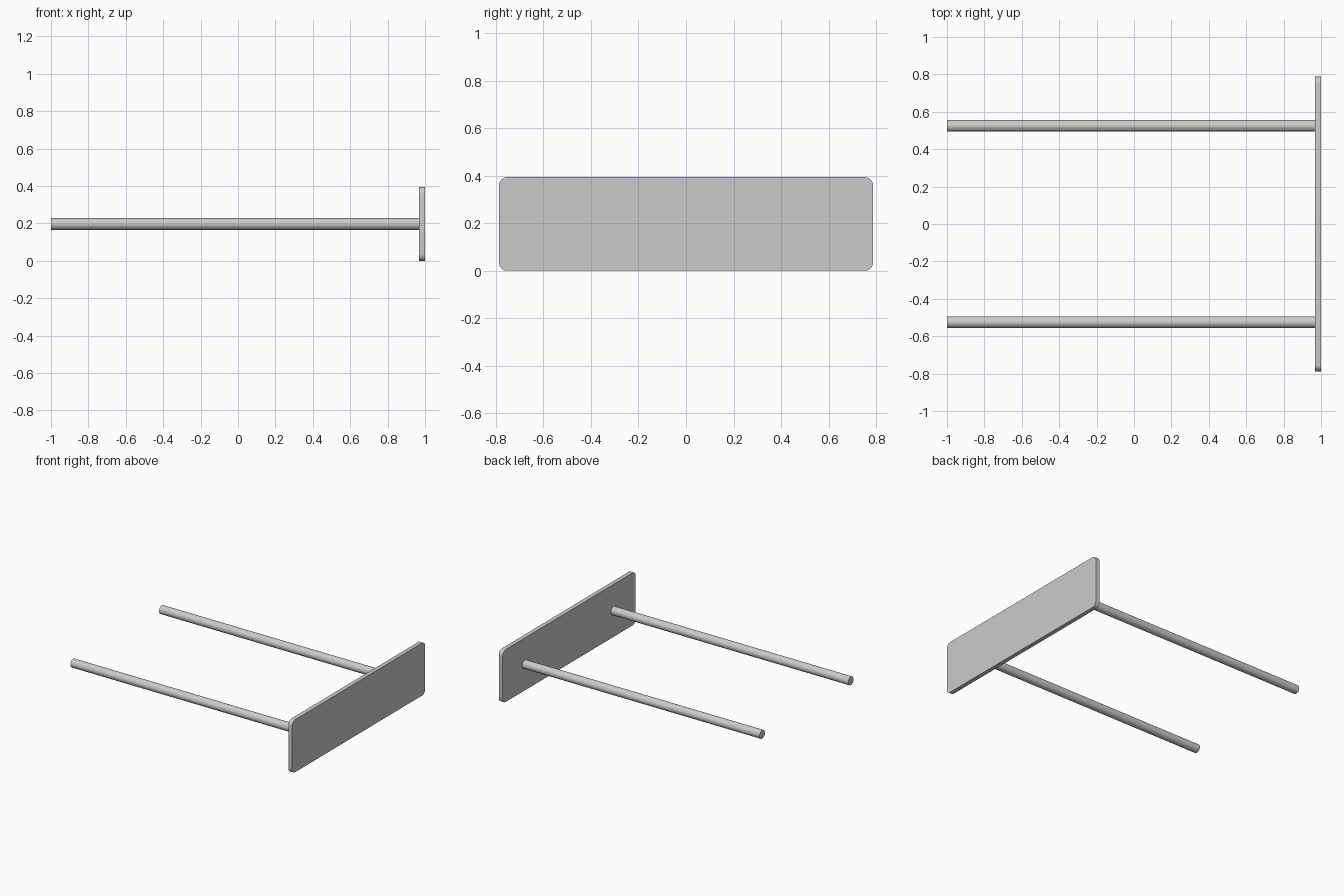
import bpy
import math
from mathutils import Vector

cube = bpy.data.objects.get("Cube")
if cube:
    bpy.data.objects.remove(cube, do_unlink=True)

MM = 2 / 508          # the whole length is 508 units
PLATE_W, PLATE_H, PLATE_T = 400 * MM, 100 * MM, 8 * MM
CORNER = 9 * MM
ROD_R = 8 * MM
ROD_Y = PLATE_W / 3
MID_Z = PLATE_H / 2

grey = bpy.data.materials.new("plain grey")
grey.use_nodes = True
colour = (0.6, 0.6, 0.6, 1)
grey.diffuse_color = colour
grey.node_tree.nodes["Principled BSDF"].inputs["Base Color"].default_value = colour


def finish(obj, name):
    obj.name = name
    obj.data.materials.append(grey)
    bpy.ops.object.shade_smooth_by_angle(angle=math.radians(30))


def rounded_outline(width, height, radius, steps=8):
    """Corner arcs of a rounded rectangle as (y, z) pairs."""
    points = []
    for i, (sy, sz) in enumerate([(1, 1), (-1, 1), (-1, -1), (1, -1)]):
        for k in range(steps + 1):
            a = math.pi / 2 * (i + k / steps)
            points.append((sy * (width / 2 - radius) + radius * math.cos(a),
                           sz * (height / 2 - radius) + radius * math.sin(a)))
    return points


# End plate: rounded rectangle extruded along x
outline = rounded_outline(PLATE_W, PLATE_H, CORNER)
n = len(outline)
verts = [Vector((x, y, z + MID_Z)) for x in (1 - PLATE_T, 1) for y, z in outline]
faces = [tuple(reversed(range(n))), tuple(range(n, 2 * n))]
faces += [(i, (i + 1) % n, n + (i + 1) % n, n + i) for i in range(n)]
mesh = bpy.data.meshes.new("end_plate")
mesh.from_pydata(verts, [], faces)
plate = bpy.data.objects.new("end_plate", mesh)
bpy.context.collection.objects.link(plate)
bpy.ops.object.select_all(action="DESELECT")
plate.select_set(True)
bpy.context.view_layer.objects.active = plate
finish(plate, "end_plate")

# Two round rods reaching from the plate to the far end
rod_length = 2 - PLATE_T
for name, side in (("back_rod", 1), ("front_rod", -1)):
    bpy.ops.mesh.primitive_cylinder_add(
        vertices=48, radius=ROD_R, depth=rod_length,
        location=(-PLATE_T / 2, side * ROD_Y, MID_Z),
        rotation=(0, math.pi / 2, 0))
    finish(bpy.context.object, name)
